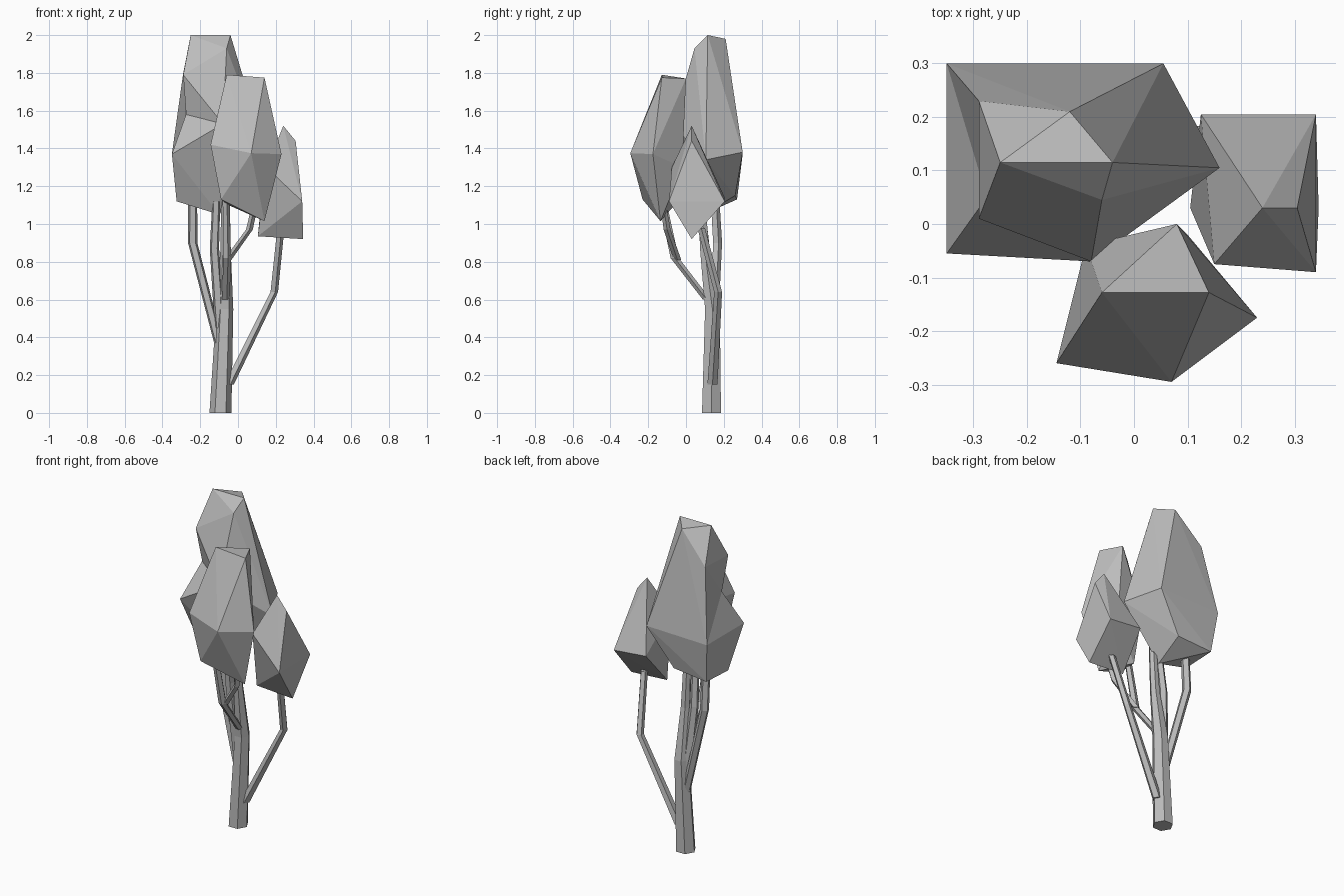
import bpy, bmesh, math
from mathutils import Vector

cube = bpy.data.objects.get("Cube")
if cube:
    bpy.data.objects.remove(cube, do_unlink=True)

grey = bpy.data.materials.new("plain_grey")
grey.use_nodes = True
colour = (0.5, 0.5, 0.5, 1)
grey.diffuse_color = colour
grey.node_tree.nodes["Principled BSDF"].inputs["Base Color"].default_value = colour


def finish(name, bm):
    bmesh.ops.recalc_face_normals(bm, faces=bm.faces[:])
    mesh = bpy.data.meshes.new(name)
    bm.to_mesh(mesh)
    bm.free()
    mesh.materials.append(grey)
    obj = bpy.data.objects.new(name, mesh)
    bpy.context.collection.objects.link(obj)
    return obj


def hull(points):
    """Faceted convex clump around a few corner points."""
    bm = bmesh.new()
    for p in points:
        bm.verts.new(p)
    res = bmesh.ops.convex_hull(bm, input=bm.verts[:])
    loose = [v for v in bm.verts if not v.link_faces]
    bmesh.ops.delete(bm, geom=loose, context='VERTS')
    return bm


def dent(bm, rim, centre):
    """Replace the faces inside a rim of corners by a fan to an inner point."""
    inside = [f for f in bm.faces
              if all(any((v.co - Vector(p)).length < 1e-4 for p in rim) for v in f.verts)]
    bmesh.ops.delete(bm, geom=inside, context='FACES')
    edges = [e for e in bm.edges if e.is_boundary]
    hub = bm.verts.new(centre)
    for e in edges:
        bm.faces.new((*e.verts, hub))


def limb(name, path, sides, turn=0.0):
    """Tapered faceted limb; path holds (x, y, z, radius)."""
    bm = bmesh.new()
    rings = []
    for x, y, z, r in path:
        angles = [turn + math.tau * i / sides for i in range(sides)]
        rings.append([bm.verts.new((x + r * math.cos(a), y + r * math.sin(a), z)) for a in angles])
    for low, high in zip(rings, rings[1:]):
        for i in range(sides):
            j = (i + 1) % sides
            bm.faces.new((low[i], low[j], high[j], high[i]))
    bm.faces.new(rings[0])
    bm.faces.new(rings[-1])
    return finish(name, bm)


# Tall rear clump, with a dent in its left-hand front corner
brow, shoulder = (-.29, .01, 1.79), (-.29, .23, 1.8)
hip_back, hip_front, chest = (-.35, .3, 1.37), (-.35, -.055, 1.37), (-.08, -.07, 1.53)
tall = hull([
    brow, shoulder, hip_back, hip_front, chest,
    (-.25, .115, 2), (-.04, .115, 2), (-.12, .21, 1.98), (-.06, .045, 1.93),
    (.055, .3, 1.38), (.16, .105, 1.34),
    (-.325, .27, 1.13), (-.325, .06, 1.12), (-.1, .26, 1.15), (-.1, .09, 1.05)])
dent(tall, (brow, shoulder, hip_back, hip_front, chest), (-.275, .05, 1.58))
finish("tall_foliage", tall)

# Front clump
finish("front_foliage", hull([
    (-.06, -.128, 1.79), (.14, -.128, 1.775), (.08, 0, 1.77),
    (-.145, -.26, 1.42), (.07, -.295, 1.375), (.23, -.175, 1.37),
    (-.09, -.04, 1.42), (.1, -.02, 1.3),
    (-.09, -.23, 1.13), (.14, -.135, 1.015), (-.05, -.06, 1.1)]))

# Low side clump
finish("side_foliage", hull([
    (.24, .03, 1.52), (.305, .03, 1.44),
    (.34, -.09, 1.12), (.34, .205, 1.12), (.125, .205, 1.14), (.15, -.075, 1.3),
    (.345, .03, .92), (.105, .03, .935)]))

# Trunk and branches
limb("trunk", [(-.093, .135, 0, .058), (-.07, .14, .55, .045),
               (-.066, .1, .85, .028), (-.066, .08, 1.15, .022)], 6)
limb("middle_branch", [(-.095, .135, .45, .03), (-.125, .1, .87, .026),
                       (-.115, .075, 1.12, .022)], 5, .3)
limb("left_branch", [(-.1, .14, .36, .025), (-.24, .165, .9, .026),
                     (-.24, .15, 1.16, .025)], 5, .3)
limb("right_branch", [(-.05, .14, .15, .028), (.19, .17, .64, .022),
                      (.225, .08, .98, .021)], 5)
limb("front_branch", [(-.066, .11, .6, .022), (-.06, -.06, .82, .023),
                      (-.065, -.13, 1.15, .02)], 5)
limb("front_twig", [(-.055, -.045, .81, .02), (.06, -.1, .97, .018),
                    (.09, -.12, 1.1, .016)], 4)
